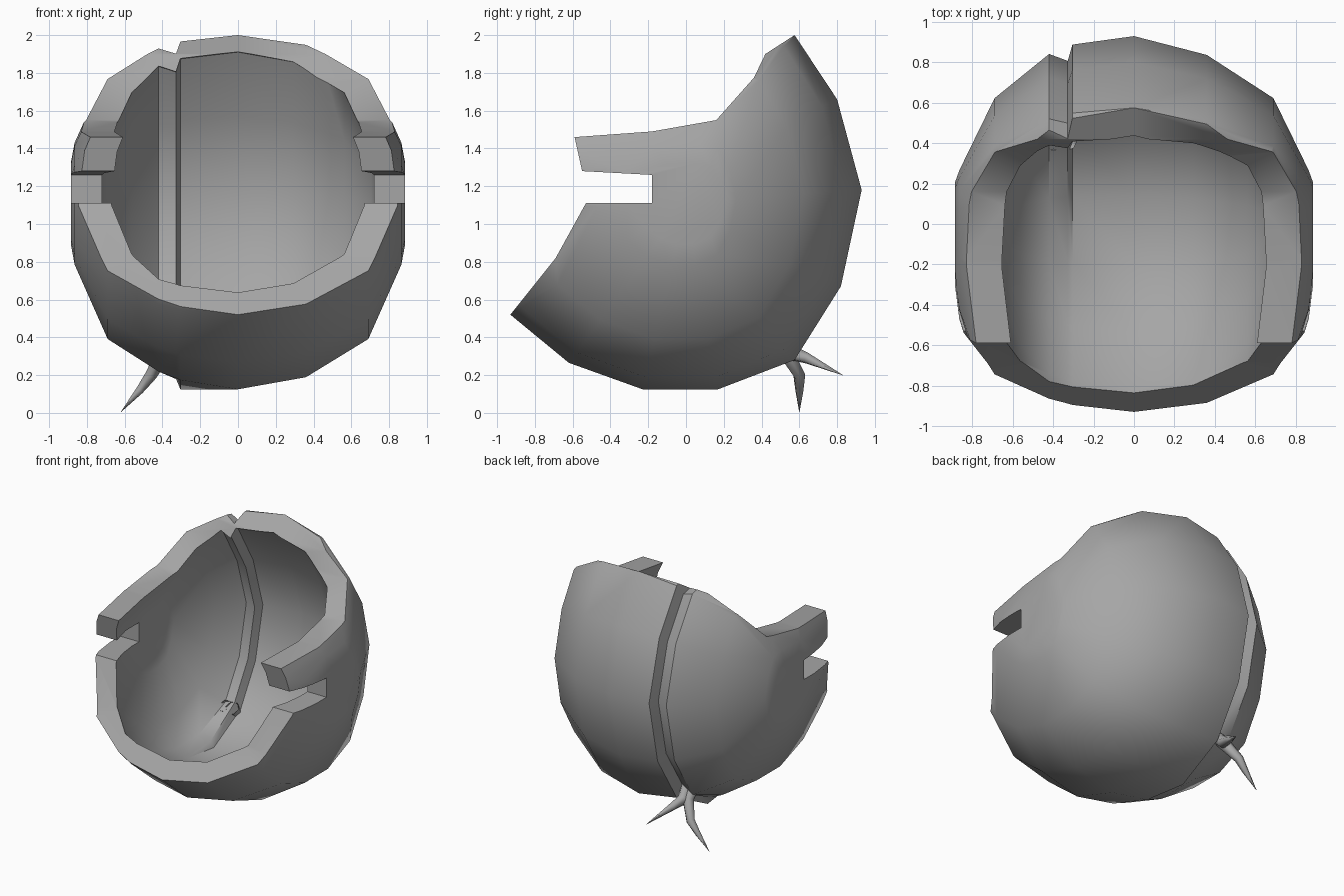
import bpy, bmesh

if "Cube" in bpy.data.objects:
    bpy.data.objects.remove(bpy.data.objects["Cube"])

CENTRE_Z = 1.11
# Side sections of the closed outer and inner bodies (y, z from centre)
OUTER = [(.575, .89), (.80, .55), (.93, .07), (.82, -.44), (.575, -.83),
         (.17, -.985), (-.23, -.985), (-.62, -.845), (-.93, -.59),
         (-1.42, -.04), (-1.27, .62), (-.5, .92), (.25, .97)]
INNER = [(.45, .80), (.65, .46), (.775, .05), (.68, -.37), (.49, -.69),
         (.14, -.83), (-.2, -.83), (-.53, -.72), (-.82, -.49),
         (-1.24, -.03), (-1.12, .53), (-.45, .80), (.2, .83)]
# Section size at each x: x, y size behind the centre, size elsewhere
SIDE = [(.36, .90, .935), (.69, .67, .73), (.865, .285, .33), (.885, .225, .22)]
# Crease stations: x, plain size, size at the back, size underneath
CREASE = [(-.42, .905, .905, .905), (-.328, .94, .868, .945), (-.305, .95, .955, 1.0)]
CREASE_BACK = (0, 1, 2, 3, 4, 12)


def add_object(name, bm):
    bmesh.ops.recalc_face_normals(bm, faces=bm.faces[:])
    mesh = bpy.data.meshes.new(name)
    bm.to_mesh(mesh)
    bm.free()
    obj = bpy.data.objects.new(name, mesh)
    bpy.context.collection.objects.link(obj)
    return obj


def body(name, ring, x_scale=1.0):
    """Loft the section across x, with a creased fold on one side."""
    bm = bmesh.new()

    def side_row(x, back, size):
        return [bm.verts.new((x * x_scale, y * (back if y > 0 else size),
                              CENTRE_Z + z * size)) for y, z in ring]

    def crease_row(x, plain, back, under):
        sizes = [back if i in CREASE_BACK else under if i == 5 else plain
                 for i in range(len(ring))]
        return [bm.verts.new((x, y * s, CENTRE_Z + z * s))
                for (y, z), s in zip(ring, sizes)]

    rows = [side_row(-x, b, s) for x, b, s in reversed(SIDE[1:])]
    rows += [crease_row(*c) for c in CREASE]
    rows += [side_row(x, b, s) for x, b, s in [(0, 1, 1)] + SIDE]
    n = len(ring)
    for a, b in zip(rows, rows[1:]):
        for i in range(n):
            j = (i + 1) % n
            bm.faces.new((a[i], a[j], b[j], b[i]))
    bm.faces.new(rows[0])
    bm.faces.new(rows[-1])
    return add_object(name, bm)


def prism(name, outline, half_width):
    bm = bmesh.new()
    face = bm.faces.new([bm.verts.new((-half_width, y, z)) for y, z in outline])
    new = bmesh.ops.extrude_face_region(bm, geom=[face])["geom"]
    verts = [v for v in new if isinstance(v, bmesh.types.BMVert)]
    bmesh.ops.translate(bm, verts=verts, vec=(2 * half_width, 0, 0))
    return add_object(name, bm)


def subtract(obj, cutter):
    cutter.hide_render = True
    mod = obj.modifiers.new("cut", "BOOLEAN")
    mod.operation = "DIFFERENCE"
    mod.solver = "EXACT"
    mod.object = cutter
    bpy.context.view_layer.objects.active = obj
    bpy.ops.object.modifier_apply(modifier=mod.name)
    bpy.data.objects.remove(cutter)


grey = bpy.data.materials.new("dark_grey")
grey.diffuse_color = (.38, .38, .38, 1)
grey.use_nodes = True
grey.node_tree.nodes["Principled BSDF"].inputs["Base Color"].default_value = grey.diffuse_color

# Hollow shell
shell = body("shell", OUTER)
subtract(shell, body("hollow_cutter", INNER, .815))

# Opening with side arms and slots
opening = [(.9, 2.2), (.575, 2.0), (.42, 1.90), (.36, 1.775), (.16, 1.55),
           (-.18, 1.49), (-.59, 1.46), (-.55, 1.28), (-.18, 1.26),
           (-.18, 1.11), (-.53, 1.11), (-.69, .82), (-.93, .52),
           (-1.2, .2), (-2, .2), (-2, 2.6), (.9, 2.6)]
subtract(shell, prism("opening_cutter", opening, 1.2))
shell.data.materials.clear()
shell.data.materials.append(grey)

bpy.ops.object.select_all(action="DESELECT")
shell.select_set(True)
bpy.context.view_layer.objects.active = shell
bpy.ops.object.shade_smooth_by_angle(angle=0.68)


# Knot tails hanging from the crease, their open ends showing inside
def tail(name, points):
    curve = bpy.data.curves.new(name, "CURVE")
    curve.dimensions = "3D"
    curve.bevel_depth = 1
    curve.bevel_resolution = 1
    spline = curve.splines.new("POLY")
    spline.points.add(len(points) - 1)
    for p, (x, y, z, r) in zip(spline.points, points):
        p.co = (x, y, z, 1)
        p.radius = r
    curve.materials.append(grey)
    obj = bpy.data.objects.new(name, curve)
    bpy.context.collection.objects.link(obj)


tail("long_tail", [(-.39, .40, .48, .05), (-.39, .53, .32, .045),
                   (-.46, .60, .20, .033), (-.52, .60, .12, .022),
                   (-.62, .60, .005, .001)])
tail("short_tail", [(-.33, .40, .48, .05), (-.36, .55, .32, .045),
                    (-.33, .64, .29, .03), (-.24, .83, .20, .001)])
